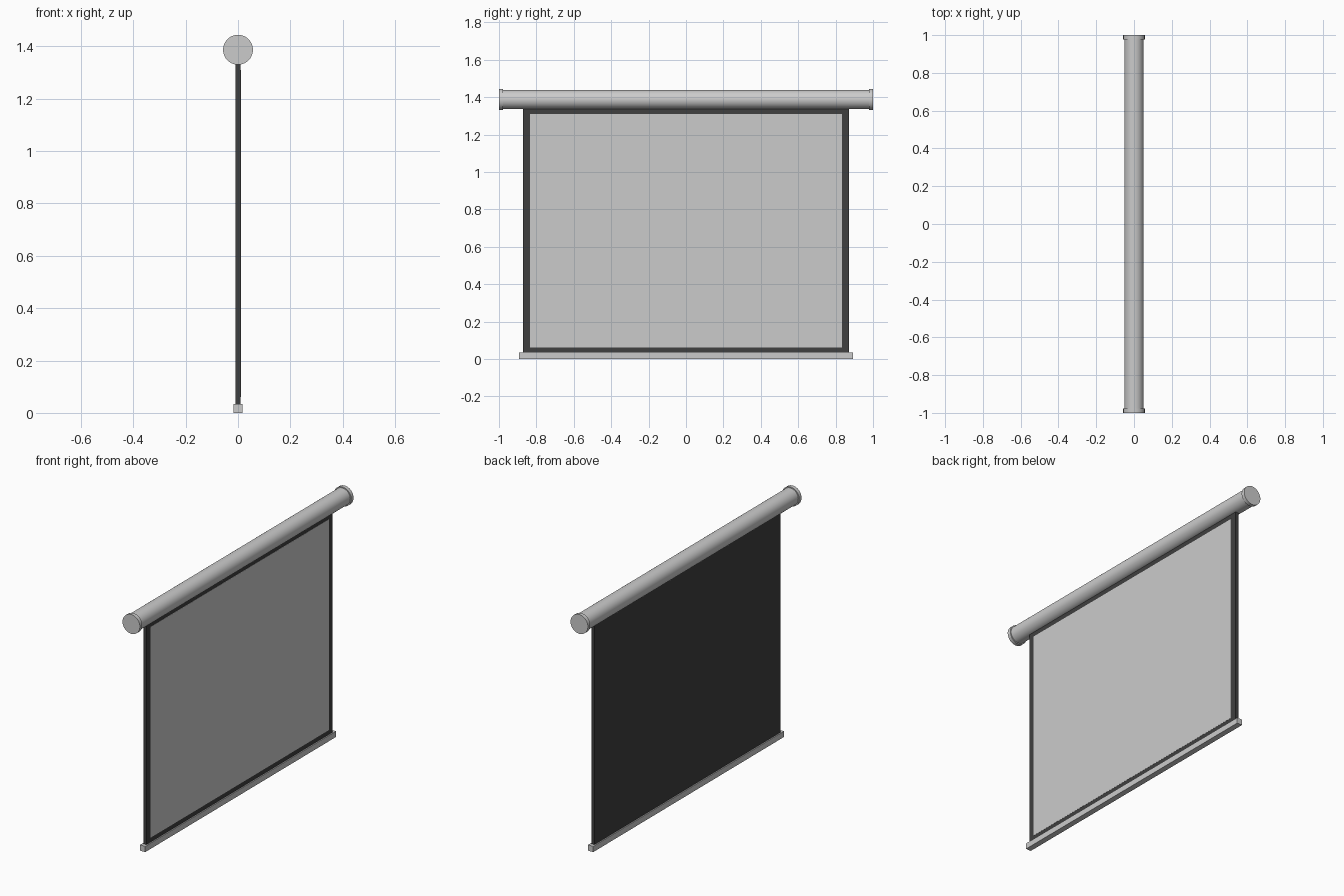
import bpy
from math import pi, radians

if "Cube" in bpy.data.objects:
    bpy.data.objects.remove(bpy.data.objects["Cube"])

TUBE_Z = 1.387


def box(name, x, y, z):
    """Axis-aligned box from (min, max) pairs."""
    bpy.ops.mesh.primitive_cube_add(size=1)
    o = bpy.context.object
    o.name = name
    o.location = [(a + b) / 2 for a, b in (x, y, z)]
    o.scale = [b - a for a, b in (x, y, z)]
    bpy.ops.object.transform_apply(location=True, rotation=False, scale=True)
    return o


def rod(name, radius, y0, y1):
    """Smooth cylinder lying along y at the housing height."""
    bpy.ops.mesh.primitive_cylinder_add(
        vertices=64, radius=radius, depth=y1 - y0,
        location=(0, (y0 + y1) / 2, TUBE_Z), rotation=(pi / 2, 0, 0))
    o = bpy.context.object
    o.name = name
    bpy.ops.object.shade_smooth_by_angle(angle=radians(30))
    return o


black = bpy.data.materials.new("black_fabric")
black.diffuse_color = (0.05, 0.05, 0.05, 1)
black.use_nodes = True
black.node_tree.nodes["Principled BSDF"].inputs["Base Color"].default_value = black.diffuse_color

# Roller housing and its end caps
rod("roller_housing", 0.051, -0.985, 0.985)
rod("end_cap_left", 0.057, -1.0, -0.978)
rod("end_cap_right", 0.057, 0.978, 1.0)

# Black backing sheet, visible as border and back
backing = box("screen_backing", (-0.01, 0.01), (-0.872, 0.872), (0.03, 1.355))
backing.data.materials.append(black)

# Projection surface on the +x side
box("projection_surface", (0.005, 0.0108), (-0.835, 0.835), (0.061, 1.31))

# Weighted bottom bar
box("bottom_bar", (-0.017, 0.017), (-0.893, 0.893), (0.0, 0.034))
